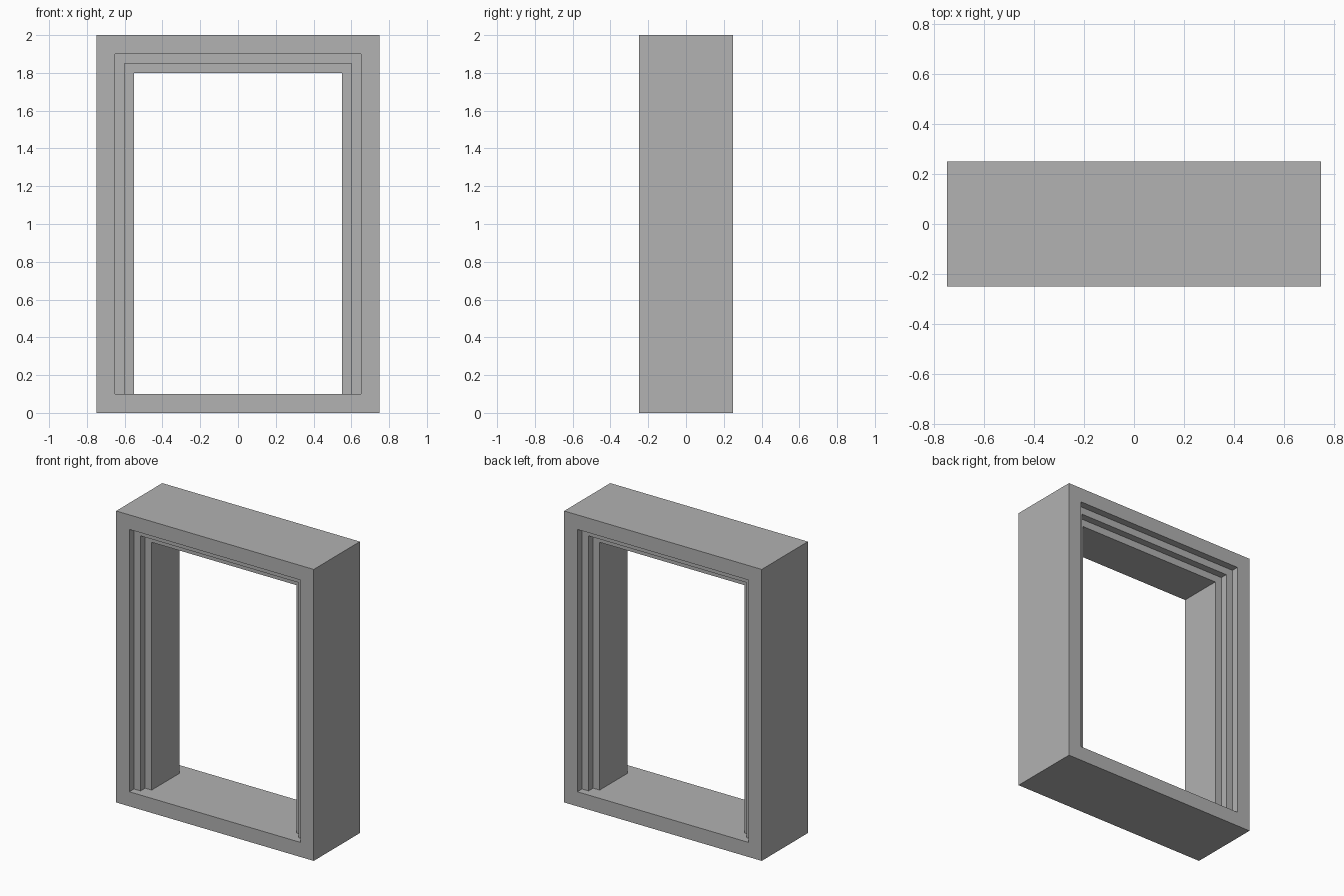
import bpy

cube = bpy.data.objects.get("Cube")
if cube:
    bpy.data.objects.remove(cube, do_unlink=True)

WIDTH, DEPTH, HEIGHT = 1.5, 0.5, 2.0
SILL = 0.1      # height of the flat sill
BORDER = 0.1    # width of the outer face of the frame
STEP = 0.05     # width and depth of each rebate

grey = bpy.data.materials.new("plain_grey")
grey.use_nodes = True
colour = (0.445, 0.445, 0.445, 1)
grey.diffuse_color = colour
grey.node_tree.nodes["Principled BSDF"].inputs["Base Color"].default_value = colour


def box(name, x_half, y0, y1, z0, z1):
    bpy.ops.mesh.primitive_cube_add(size=1, location=(0, (y0 + y1) / 2, (z0 + z1) / 2))
    obj = bpy.context.object
    obj.name = name
    obj.scale = (x_half * 2, y1 - y0, z1 - z0)
    bpy.ops.object.transform_apply(location=True, scale=True)
    obj.data.materials.append(grey)
    return obj


def cut(target, cutter):
    mod = target.modifiers.new("opening", 'BOOLEAN')
    mod.operation, mod.solver, mod.object = 'DIFFERENCE', 'EXACT', cutter
    bpy.context.view_layer.objects.active = target
    bpy.ops.object.modifier_apply(modifier=mod.name)
    bpy.data.objects.remove(cutter, do_unlink=True)


# Solid frame block
frame = box("window_frame", WIDTH / 2, -DEPTH / 2, DEPTH / 2, 0, HEIGHT)

# Through opening, narrowest in the middle of the depth
inset = BORDER + 2 * STEP
cut(frame, box("opening_cutter", WIDTH / 2 - inset, -DEPTH, DEPTH, SILL, HEIGHT - inset))

# Stepped rebates on both faces, around the jambs and head only
for side in (-1, 1):
    for i in (1, 0):
        inset = BORDER + i * STEP
        inner = side * (DEPTH / 2 - (i + 1) * STEP)
        y0, y1 = sorted((inner, side * DEPTH))
        cut(frame, box("rebate_cutter", WIDTH / 2 - inset, y0, y1, SILL, HEIGHT - inset))
